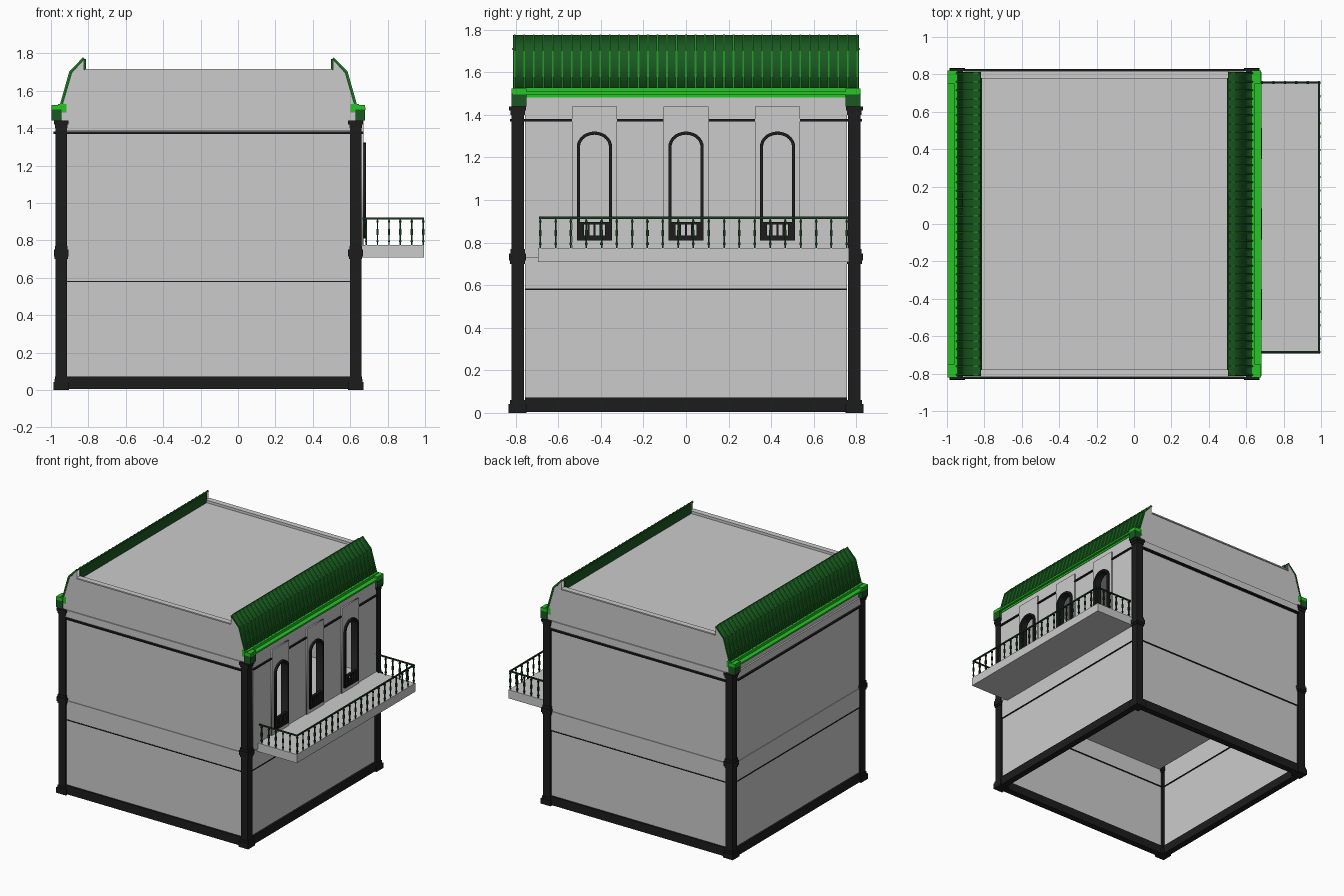
import bpy, math

if "Cube" in bpy.data.objects:
    bpy.data.objects.remove(bpy.data.objects["Cube"])

CX = -0.158  # centre line of the house body (balcony sticks out to the right)


def mat(name, rgb):
    m = bpy.data.materials.new(name)
    m.diffuse_color = (*rgb, 1)
    m.use_nodes = True
    m.node_tree.nodes["Principled BSDF"].inputs["Base Color"].default_value = m.diffuse_color
    return m


BLACK = mat("black", (0.012, 0.012, 0.012))
DARK = mat("dark_green", (0.01, 0.10, 0.015))
RIB = mat("rib_green", (0.015, 0.27, 0.02))
BRIGHT = mat("bright_green", (0.02, 0.55, 0.02))
RAIL = mat("rail_green", (0.01, 0.04, 0.015))


def mesh_obj(name, verts, faces, m=None):
    me = bpy.data.meshes.new(name)
    me.from_pydata(verts, [], faces)
    if m:
        me.materials.append(m)
    ob = bpy.data.objects.new(name, me)
    bpy.context.collection.objects.link(ob)
    return ob


def boxes(name, spans, m=None):
    """One object from a list of boxes (x0, x1, y0, y1, z0, z1)."""
    verts, faces = [], []
    quads = [(0, 1, 3, 2), (4, 6, 7, 5), (0, 4, 5, 1), (2, 3, 7, 6), (0, 2, 6, 4), (1, 5, 7, 3)]
    for x0, x1, y0, y1, z0, z1 in spans:
        n = len(verts)
        x0, x1 = sorted((x0, x1))
        y0, y1 = sorted((y0, y1))
        verts += [(x, y, z) for x in (x0, x1) for y in (y0, y1) for z in (z0, z1)]
        faces += [tuple(n + i for i in q) for q in quads]
    return mesh_obj(name, verts, faces, m)


def plate(name, loops, lo, hi, axis, m=None):
    """Flat outline with holes, extruded from lo to hi along x or y."""
    cu = bpy.data.curves.new(name, 'CURVE')
    cu.dimensions, cu.fill_mode = '2D', 'BOTH'
    cu.extrude = abs(hi - lo) / 2
    for loop in loops:
        sp = cu.splines.new('POLY')
        sp.points.add(len(loop) - 1)
        for p, (a, b) in zip(sp.points, loop):
            p.co = (a, b, 0, 1)
        sp.use_cyclic_u = True
    tmp = bpy.data.objects.new("tmp", cu)
    bpy.context.collection.objects.link(tmp)
    me = bpy.data.meshes.new_from_object(tmp.evaluated_get(bpy.context.evaluated_depsgraph_get()))
    bpy.data.objects.remove(tmp)
    me.materials.clear()
    if m:
        me.materials.append(m)
    ob = bpy.data.objects.new(name, me)
    mid = (lo + hi) / 2
    ob.location = (mid, 0, 0) if axis == 'x' else (0, mid, 0)
    ob.rotation_euler = (math.pi / 2, 0, math.pi / 2 if axis == 'x' else 0)
    bpy.context.collection.objects.link(ob)
    return ob


def rect(a0, a1, b0, b1):
    return [(a0, b0), (a1, b0), (a1, b1), (a0, b1)]


def arch(c, half, z0, spring, rise):
    top = [(c + half * math.cos(math.pi * i / 14), spring + rise * math.sin(math.pi * i / 14)) for i in range(15)]
    return [(c - half, z0), (c + half, z0)] + top


def ring(z0, z1, out, thick=0.03, sides="FBLR"):
    """Wall strips between the corner pilasters; out is the y half depth."""
    ox = out
    s = {"F": (CX - .757, CX + .757, -out, -out + thick, z0, z1),
         "B": (CX - .757, CX + .757, out, out - thick, z0, z1),
         "L": (CX - ox, CX - ox + thick, -.757, .757, z0, z1),
         "R": (CX + ox, CX + ox - thick, -.757, .757, z0, z1)}
    return [s[k] for k in sides]


# Walls
boxes("lower_walls", ring(0.02, 0.58, 0.805))
boxes("storey_band", ring(0.583, 0.73, 0.81, 0.035))
boxes("upper_walls", ring(0.73, 1.49, 0.805, 0.03, "FBL"))
boxes("frieze_band", ring(1.385, 1.44, 0.818, 0.03, "FBL"))
boxes("plinth", ring(0.005, 0.072, 0.82, 0.05), BLACK)
boxes("string_line", ring(0.577, 0.584, 0.813, 0.045), BLACK)
boxes("floor_slab", [(CX - .74, CX + .78, -.78, .78, .725, .735)])

# Right wall with arched openings
WIN = (-0.43, 0, 0.43)
R = CX + 0.818
holes = [arch(c, .07, .815, 1.25, .058) for c in WIN]
plate("window_wall", [rect(-.757, .757, .73, 1.49)] + holes, R - .035, R, 'x')
for c in WIN:
    plate("window_surround", [rect(c - .105, c + .105, .775, 1.44), arch(c, .07, .815, 1.25, .058)],
          R - .002, R + .01, 'x')
    plate("window_frame", [arch(c, .083, .81, 1.25, .072), arch(c, .068, .825, 1.25, .057)],
          R - .035, R + .025, 'x', BLACK)
    bars = [(R, R + .02, c - .08, c + .08, z, z + h) for z, h in ((.812, .022), (.885, .012))]
    bars += [(R + .003, R + .015, c + k * .028 - .005, c + k * .028 + .005, .82, .89) for k in range(-2, 3)]
    bars += [(R, R + .02, c + s * .068, c + s * .05, .82, .89) for s in (-1, 1)]
    boxes("window_guard", bars, BLACK)

# Black moulding, broken at the windows
mould = ring(1.37, 1.381, 0.828, 0.03, "FBL")
mould += [(R - .01, R + .012, a, b, 1.37, 1.381) for a, b in
          ((-.76, -.535), (-.325, -.105), (.105, .325), (.535, .76))]
boxes("upper_moulding", mould, BLACK)

# Corner pilasters
steps = [(0, .042, .042), (.042, .06, .036), (.06, .70, .030), (.70, .715, .035), (.715, .75, .040),
         (.75, .77, .034), (.77, 1.40, .030), (1.40, 1.42, .034), (1.42, 1.44, .040)]
for sx in (-1, 1):
    for sy in (-1, 1):
        px, py = CX + .787 * sx, .791 * sy
        boxes("corner_pilaster", [(px - h, px + h, py - h, py + h, a, b) for a, b, h in steps], BLACK)

# Gable parapets at front and back
half = [(.815, 1.44), (.815, 1.52), (.785, 1.53), (.735, 1.70), (.665, 1.77), (.665, 1.712)]
gable = [(CX + x, z) for x, z in half] + [(CX - x, z) for x, z in reversed(half)]
for s in (-1, 1):
    plate("gable_parapet", [gable], .775 * s, .81 * s, 'y')
    boxes("gable_coping", [(CX - .663, CX + .663, .775 * s, .818 * s, 1.705, 1.715)])

# Flat roof
boxes("flat_roof", [(CX - .68, CX + .68, -.775, .775, 1.68, 1.695)])

# Mansard slopes, ribs and cornices on both long sides
slope = [(.787, 1.53), (.738, 1.70), (.667, 1.775), (.661, 1.77), (.729, 1.695), (.777, 1.53)]
ribs = [(.787, 1.53), (.738, 1.70), (.667, 1.775), (.670, 1.779), (.744, 1.703), (.793, 1.53)]
for s in (-1, 1):
    plate("mansard_slope", [[(CX + s * x, z) for x, z in slope]], -.813, .813, 'y', DARK)
    n = len(ribs)
    verts, faces = [], []
    for i in range(37):
        y = -.805 + i * 1.61 / 36
        b = len(verts)
        verts += [(CX + s * x, y + d, z) for d in (-.004, .004) for x, z in ribs]
        faces += [(b + k, b + (k + 1) % n, b + n + (k + 1) % n, b + n + k) for k in range(n)]
        for o in (b, b + n):
            faces += [(o, o + 1, o + 4, o + 5), (o + 1, o + 2, o + 3, o + 4)]
    mesh_obj("mansard_ribs", verts, faces, RIB)
    boxes("mansard_inner_face", [(CX + s * .655, CX + s * .665, -.78, .78, 1.69, 1.77)], DARK)
    boxes("cornice", [(CX + s * .76, CX + s * w, -.812, .812, a, b) for a, b, w in
                      ((1.483, 1.497, .822), (1.497, 1.51, .84), (1.51, 1.53, .805))], BRIGHT)
    boxes("cornice_bracket", [(CX + s * .785, CX + s * .838, t * .75, t * .82, 1.44, 1.50) for t in (-1, 1)], DARK)
    boxes("bracket_cap", [(CX + s * .785, CX + s * .838, t * .75, t * .82, 1.50, 1.525) for t in (-1, 1)], BRIGHT)

# Balcony with railing
X0, X1, Y0, Y1 = .685, .99, -.685, .755
boxes("balcony_slab", [(R - .01, .995, -.695, .765, .708, .775)])
spots = [(X1, Y0 + i * (Y1 - Y0) / 20) for i in range(21)]
spots += [(X0 + i * (X1 - X0) / 5, y) for i in range(5) for y in (Y0, Y1)]
posts = []
for x, y in spots:
    posts += [(x - w, x + w, y - w, y + w, a, b) for a, b, w in
              ((.775, .918, .0035), (.79, .80, .006), (.83, .86, .006), (.895, .905, .006))]
boxes("balcony_posts", posts, RAIL)
w = .005
boxes("balcony_handrail", [(X1 - w, X1 + w, Y0 - w, Y1 + w, .912, .922)] +
      [(X0 - .02, X1, y - w, y + w, .912, .922) for y in (Y0, Y1)], RAIL)
